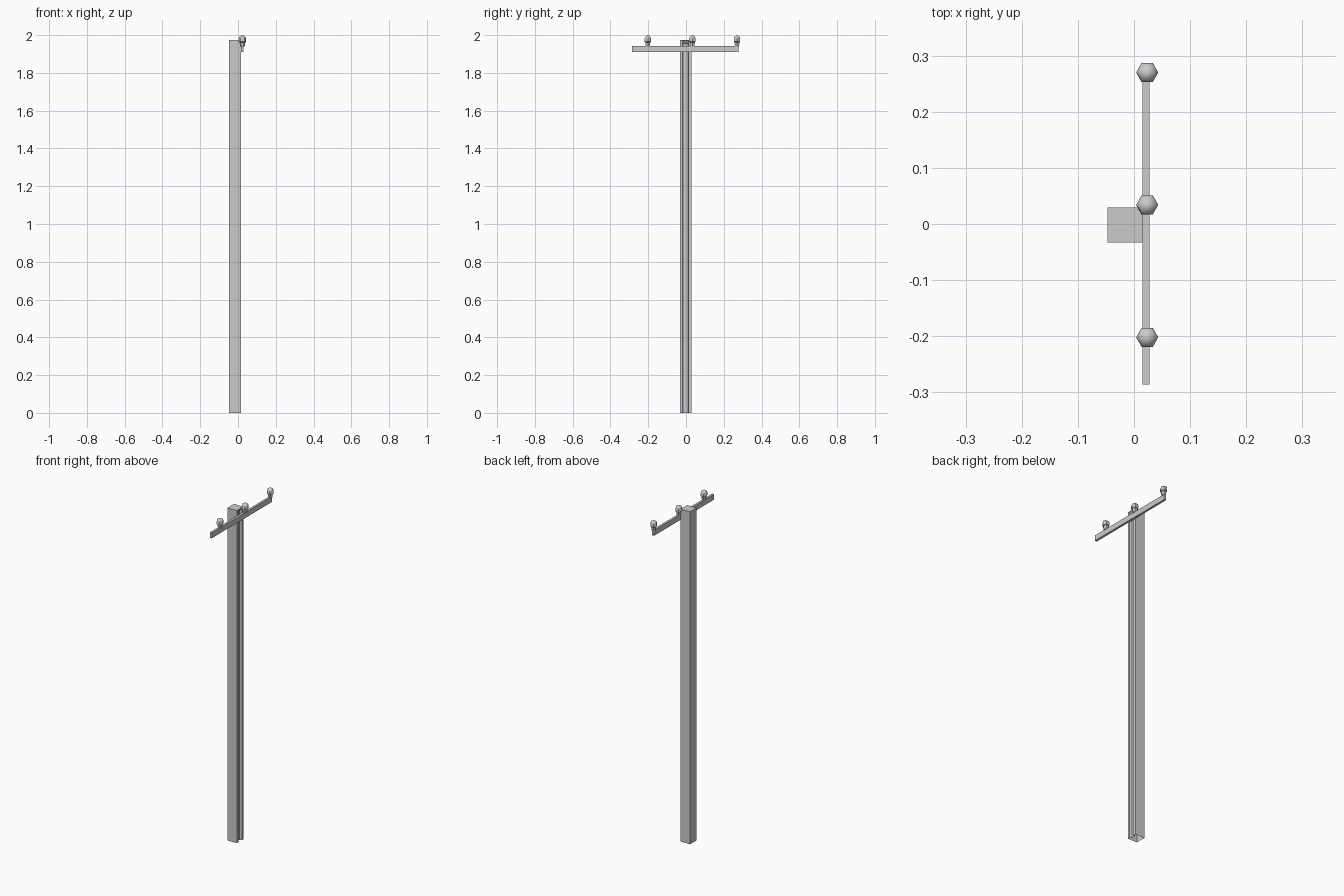
import bpy, bmesh, math

if "Cube" in bpy.data.objects:
    bpy.data.objects.remove(bpy.data.objects["Cube"])


def make_object(name, bm):
    bmesh.ops.recalc_face_normals(bm, faces=bm.faces[:])
    mesh = bpy.data.meshes.new(name)
    bm.to_mesh(mesh)
    bm.free()
    obj = bpy.data.objects.new(name, mesh)
    bpy.context.collection.objects.link(obj)
    return obj


# Square pole with a long recess on its +x face, open underneath
def make_pole():
    x0, x1, xr = -0.047, 0.015, 0.001
    profile = [  # x, y, top height
        (x0, -0.033, 1.975), (x1, -0.033, 1.975), (x1, -0.018, 1.971), (xr, -0.015, 1.952),
        (xr, 0.011, 1.952), (x1, 0.014, 1.971), (x1, 0.029, 1.975), (x0, 0.029, 1.975)]
    bm = bmesh.new()
    low = [bm.verts.new((x, y, 0)) for x, y, z in profile]
    top = [bm.verts.new(p) for p in profile]
    n = len(profile)
    for i in range(n):
        j = (i + 1) % n
        bm.faces.new((low[i], low[j], top[j], top[i]))
    for ids in ((0, 1, 6, 7), (1, 2, 5, 6), (2, 3, 4, 5)):
        bm.faces.new([top[i] for i in ids])
    make_object("pole", bm)


# Box given by its limits
def make_box(name, lo, hi):
    bm = bmesh.new()
    bmesh.ops.create_cube(bm, size=1)
    for v in bm.verts:
        v.co = [(a + b) / 2 + c * (b - a) for a, b, c in zip(lo, hi, v.co)]
    return make_object(name, bm)


# Six-sided insulator turned from a radius/height profile
def make_insulator(name, x, y):
    profile = [(0.012, 1.941), (0.0155, 1.962), (0.0197, 1.965), (0.0197, 1.980), (0.0165, 1.990)]
    bm = bmesh.new()
    rings = [[bm.verts.new((x + r * math.cos(k * math.pi / 3),
                            y + r * math.sin(k * math.pi / 3), z))
              for k in range(6)] for r, z in profile]
    for a, b in zip(rings, rings[1:]):
        for k in range(6):
            j = (k + 1) % 6
            bm.faces.new((a[k], a[j], b[j], b[k]))
    tip = bm.verts.new((x, y, 2.0))
    for k in range(6):
        bm.faces.new((rings[-1][k], rings[-1][(k + 1) % 6], tip))
    bm.faces.new(rings[0])
    obj = make_object(name, bm)
    bpy.ops.object.select_all(action='DESELECT')
    obj.select_set(True)
    bpy.context.view_layer.objects.active = obj
    bpy.ops.object.shade_smooth_by_angle(angle=math.radians(40))


make_pole()
make_box("crossarm", (0.015, -0.286, 1.911), (0.028, 0.278, 1.943))
for i, y in enumerate((-0.202, 0.034, 0.270)):
    make_insulator(f"insulator_{i + 1}", 0.0235, y)
